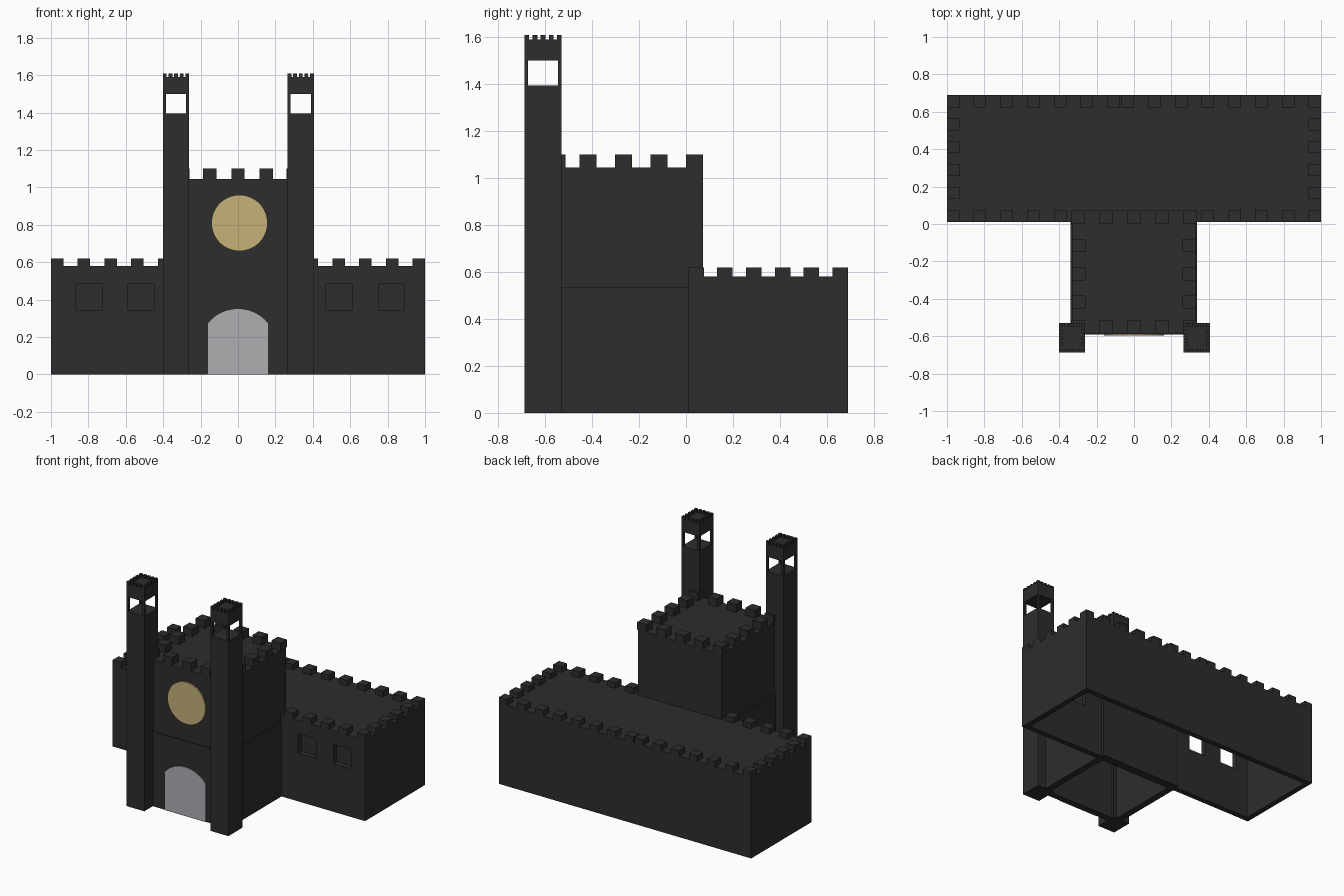
import bpy, bmesh, math

cube = bpy.data.objects.get("Cube")
if cube:
    bpy.data.objects.remove(cube, do_unlink=True)


def material(name, rgb):
    m = bpy.data.materials.new(name)
    m.use_nodes = True
    m.diffuse_color = (*rgb, 1)
    m.node_tree.nodes["Principled BSDF"].inputs["Base Color"].default_value = (*rgb, 1)
    return m


STONE = material("dark stone", (0.026, 0.026, 0.026))
GOLD = material("pale gold", (0.56, 0.44, 0.19))
GREY = material("light grey", (0.44, 0.42, 0.45))


def add_box(bm, x, y, z):
    """Add a box spanning the given (low, high) ranges."""
    verts = bmesh.ops.create_cube(bm, size=1)["verts"]
    for v in verts:
        for i, (lo, hi) in enumerate((x, y, z)):
            v.co[i] = lo if v.co[i] < 0 else hi


def finish(name, bm, mat):
    bmesh.ops.recalc_face_normals(bm, faces=bm.faces)
    mesh = bpy.data.meshes.new(name)
    bm.to_mesh(mesh)
    bm.free()
    mesh.materials.append(mat)
    ob = bpy.data.objects.new(name, mesh)
    bpy.context.collection.objects.link(ob)
    return ob


def boxes(name, spans, mat=STONE):
    bm = bmesh.new()
    for s in spans:
        add_box(bm, *s)
    return finish(name, bm, mat)


def carve(target, spans):
    """Cut each box out of the target and remove the cutters."""
    for s in spans:
        cutter = boxes("cutter", [s])
        cutter.hide_render = True
        mod = target.modifiers.new("cut", "BOOLEAN")
        mod.operation, mod.solver, mod.object = "DIFFERENCE", "EXACT", cutter
        bpy.context.view_layer.objects.active = target
        bpy.ops.object.modifier_apply(modifier=mod.name)
        bpy.data.objects.remove(cutter, do_unlink=True)


def plate(name, outline, y_back, y_front, mat):
    """Extrude an outline of (x, z) points along y."""
    bm = bmesh.new()
    face = bm.faces.new([bm.verts.new((x, y_back, z)) for x, z in outline])
    ext = bmesh.ops.extrude_face_region(bm, geom=[face])["geom"]
    for v in ext:
        if isinstance(v, bmesh.types.BMVert):
            v.co.y = y_front
    return finish(name, bm, mat)


def merlons(name, centres, size, z):
    h = size / 2
    return boxes(name, [((x - h, x + h), (y - h, y + h), z) for x, y in centres])


# Long hall, hollow and open underneath, with four window openings
T = 0.04
hall = boxes("hall", [((-1, 1), (0.01, 0.69), (0, 0.58))])
carve(hall, [((-1 + T, 1 - T), (0.01 + T, 0.69 - T), (-0.1, 0.58 - T))])
carve(hall, [((x, x + 0.14), (-0.1, 0.2), (0.345, 0.485))
             for x in (-0.865, -0.588, 0.47, 0.75)])

# Hall battlements
S = 0.066
rim, front, back, step = 1 - S / 2, 0.01 + S / 2, 0.69 - S / 2, 0.143
spots = []
for k in range(8):
    x = rim - step * k
    spots.append((x, back))
    if k < 7:
        spots.append((-x, back))
    if k < 5:
        spots += [(x, front), (-x, front)]
for k in range(1, 5):
    y = front + (back - front) * k / 5
    spots += [(rim, y), (-rim, y)]
merlons("hall_battlements", spots, S, (0.58, 0.62))

# Gatehouse: upper block and slightly wider base, both hollow
upper = boxes("gatehouse", [((-0.33, 0.33), (-0.585, 0.072), (0, 1.045))])
base = boxes("gatehouse_base", [((-0.34, 0.338), (-0.592, 0.011), (0, 0.535))])
hollow = ((-0.29, 0.29), (-0.545, 0.032))
carve(upper, [(*hollow, (-0.1, 1.005))])
carve(base, [(*hollow, (-0.1, 0.6))])

# Gatehouse battlements
S = 0.072
spots = [(0.15 * k, y) for k in range(-2, 3) for y in (0.036, -0.549)]
spots += [(x, 0.036 - 0.151 * k) for k in range(1, 4) for x in (-0.294, 0.294)]
merlons("gatehouse_battlements", spots, S, (1.045, 1.1))

# Twin towers with open lookouts and small battlements
for side, cx in (("right", -0.331), ("left", 0.335)):
    w, d, cy = 0.07, 0.079, -0.609
    tower = boxes(side + "_tower", [((cx - w, cx + w), (cy - d, cy + d), (0, 1.59))])
    carve(tower, [((cx - 0.054, cx + 0.054), (cy - 1, cy + 1), (1.395, 1.5)),
                  ((cx - 1, cx + 1), (cy - 0.063, cy + 0.063), (1.395, 1.5))])
    S = 0.02
    a, b = w - S / 2, d - S / 2
    spots = [(cx + a * (i / 2 - 1), cy + b * (j / 2 - 1))
             for i in range(5) for j in range(5) if i in (0, 4) or j in (0, 4)]
    merlons(side + "_tower_battlements", spots, S, (1.59, 1.61))

# Round dial on the gatehouse front
dial = [(0.008 + 0.15 * math.cos(t), 0.81 + 0.15 * math.sin(t))
        for t in (math.tau * k / 48 for k in range(48))]
plate("dial", dial, -0.587, -0.596, GOLD)

# Arched gate
R = 0.208
half = math.asin(0.16 / R)
arch = [(R * math.sin(t), 0.35 - R + R * math.cos(t))
        for t in (half - 2 * half * k / 12 for k in range(13))]
plate("gate", [(-0.16, 0), (0.16, 0)] + arch, -0.59, -0.596, GREY)
